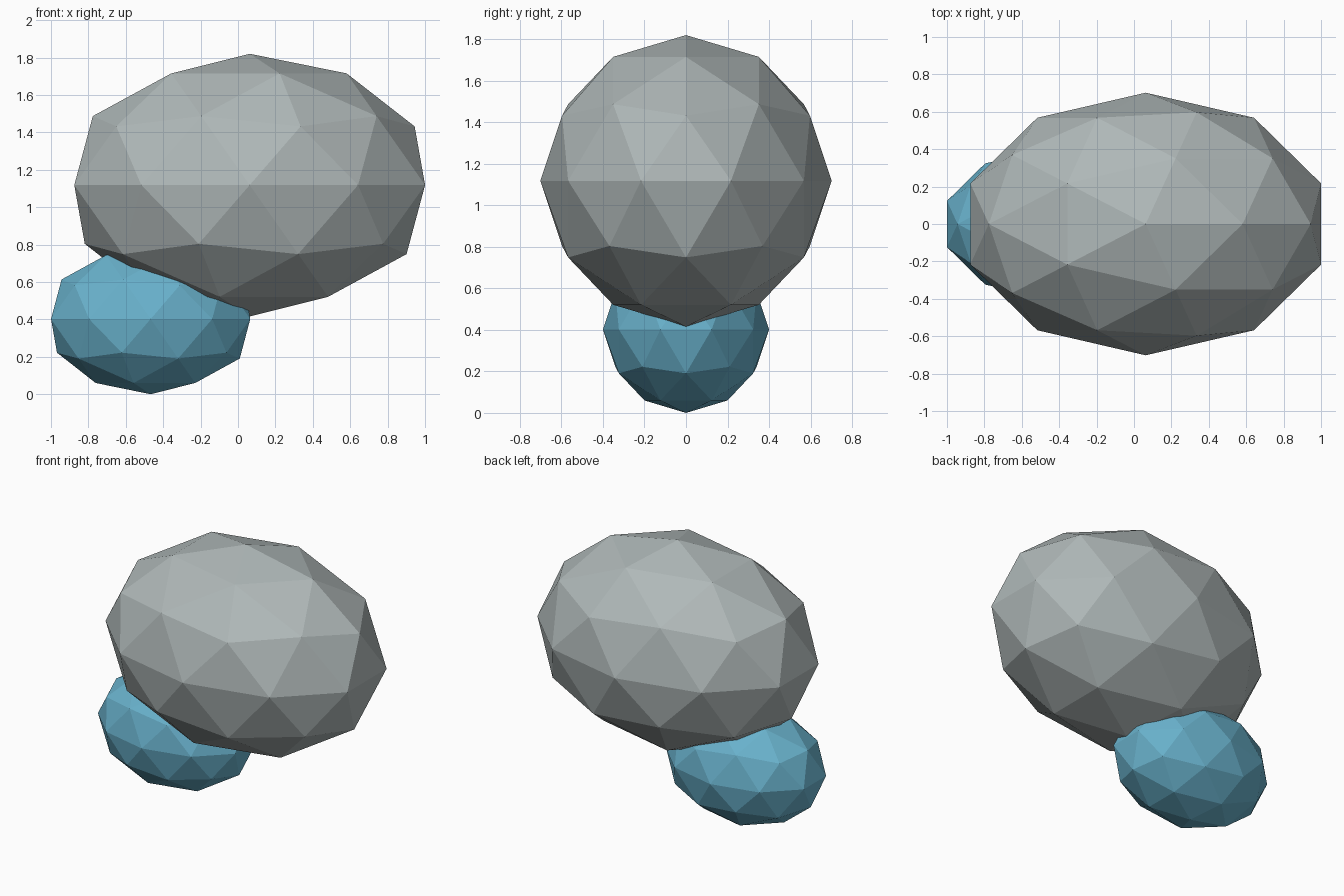
import bpy

cube = bpy.data.objects.get("Cube")
if cube:
    bpy.data.objects.remove(cube, do_unlink=True)


def make_material(name, rgb):
    mat = bpy.data.materials.new(name)
    color = (*rgb, 1.0)
    mat.use_nodes = True
    mat.diffuse_color = color
    bsdf = next(n for n in mat.node_tree.nodes if n.type == "BSDF_PRINCIPLED")
    bsdf.inputs["Base Color"].default_value = color
    bsdf.inputs["Roughness"].default_value = 0.8
    return mat


def make_boulder(name, center, radii, mat):
    """Flat-shaded faceted ellipsoid."""
    bpy.ops.mesh.primitive_ico_sphere_add(subdivisions=2, radius=1, location=center)
    obj = bpy.context.object
    obj.name = name
    obj.scale = radii
    bpy.ops.object.transform_apply(location=False, rotation=False, scale=True)
    bpy.ops.object.shade_flat()
    obj.data.materials.append(mat)
    return obj


grey = make_material("pale grey", (0.43, 0.48, 0.48))
blue = make_material("sky blue", (0.14, 0.44, 0.60))

# Large rounded body, and the smaller one tucked under its right side
make_boulder("large_body", (0.0625, 0, 1.118), (0.986, 0.702, 0.702), grey)
make_boulder("small_body", (-0.467, 0, 0.402), (0.56, 0.40, 0.402), blue)
